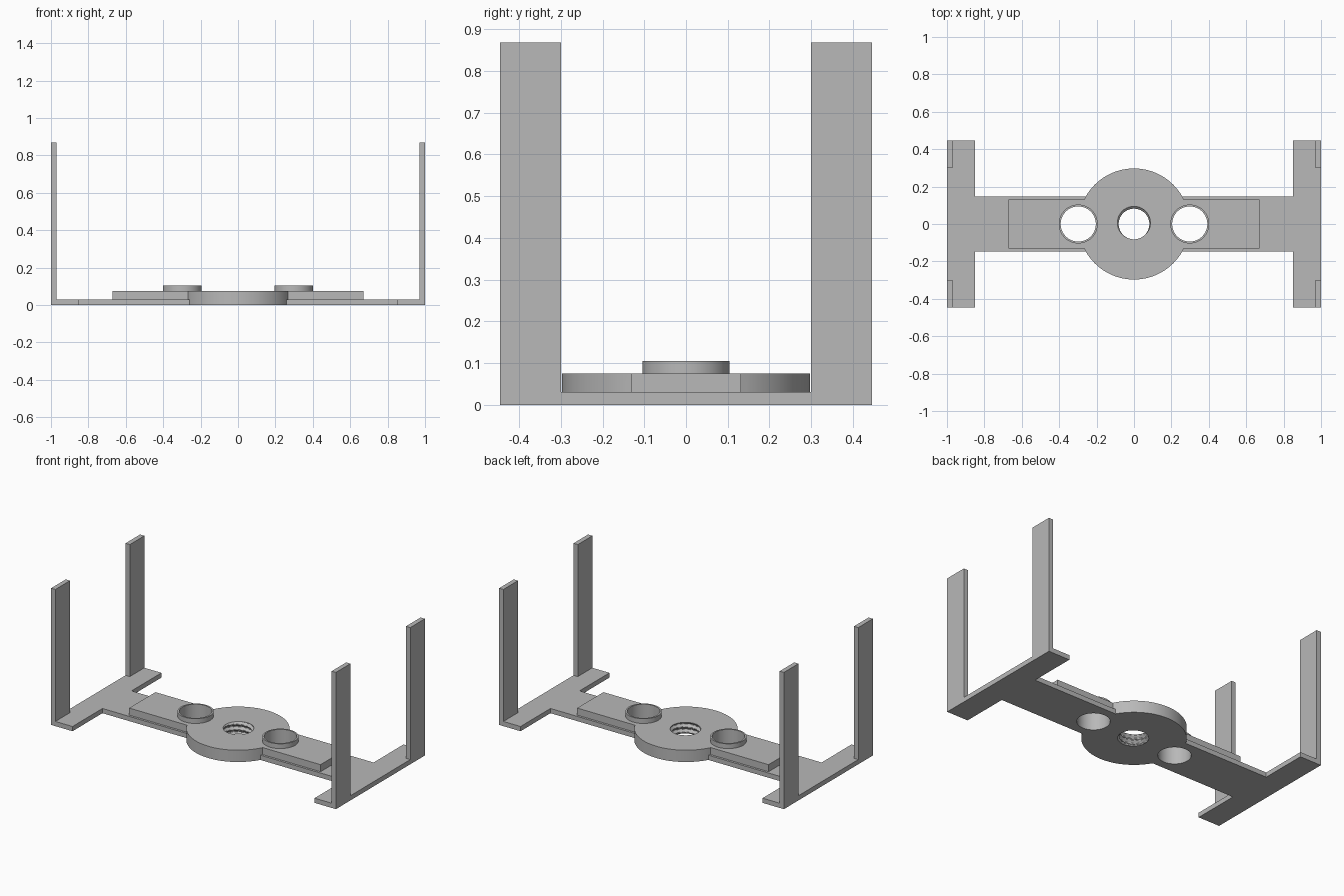
import bpy
import bmesh
import math

old = bpy.data.objects.get("Cube")
if old:
    bpy.data.objects.remove(old, do_unlink=True)

SEGMENTS = 96
PLATE_TOP, HUB_TOP, COLLAR_TOP, POST_TOP = 0.03, 0.075, 0.105, 0.868
HALF_DEPTH = 0.446
BORE = 0.1

grey = bpy.data.materials.new("plain grey")
grey.use_nodes = True
GREY = (0.48, 0.48, 0.48, 1)
grey.diffuse_color = GREY
grey.node_tree.nodes["Principled BSDF"].inputs["Base Color"].default_value = GREY


def finish(name, bm):
    bmesh.ops.recalc_face_normals(bm, faces=bm.faces)
    mesh = bpy.data.meshes.new(name)
    bm.to_mesh(mesh)
    bm.free()
    mesh.materials.append(grey)
    obj = bpy.data.objects.new(name, mesh)
    bpy.context.collection.objects.link(obj)
    return obj


def prism(name, outline, z0, z1):
    bm = bmesh.new()
    face = bm.faces.new([bm.verts.new((x, y, z0)) for x, y in outline])
    top = bmesh.ops.extrude_face_region(bm, geom=[face])["geom"]
    verts = [v for v in top if isinstance(v, bmesh.types.BMVert)]
    bmesh.ops.translate(bm, verts=verts, vec=(0, 0, z1 - z0))
    return finish(name, bm)


def box(name, x0, x1, y0, y1, z0, z1):
    return prism(name, [(x0, y0), (x1, y0), (x1, y1), (x0, y1)], z0, z1)


def disc(name, x, radius, z0, z1):
    turns = [math.tau * i / SEGMENTS for i in range(SEGMENTS)]
    return prism(name, [(x + radius * math.cos(t), radius * math.sin(t)) for t in turns], z0, z1)


def select(obj):
    bpy.ops.object.select_all(action="DESELECT")
    obj.select_set(True)
    bpy.context.view_layer.objects.active = obj


def combine(target, other, operation):
    mod = target.modifiers.new("combine", "BOOLEAN")
    mod.operation, mod.solver, mod.object = operation, "EXACT", other
    select(target)
    bpy.ops.object.modifier_apply(modifier=mod.name)
    bpy.data.objects.remove(other, do_unlink=True)


def smooth(obj):
    select(obj)
    bpy.ops.object.shade_smooth_by_angle(angle=math.radians(30))


# H-shaped base plate
quarter = [(1, HALF_DEPTH), (0.85, HALF_DEPTH), (0.85, 0.146)]
back = quarter + [(-x, y) for x, y in reversed(quarter)]
outline = back + [(x, -y) for x, y in reversed(back)]
body = prism("base_body", outline, 0, PLATE_TOP)

# Raised bar, round hub and the two collars, merged into the base
combine(body, box("raised_bar", -0.672, 0.672, -0.132, 0.132, 0.01, HUB_TOP), "UNION")
combine(body, disc("hub", 0, 0.297, 0, HUB_TOP), "UNION")
for side in (-1, 1):
    combine(body, disc("collar", side * 0.298, 0.104, 0.02, COLLAR_TOP), "UNION")

# Through holes
for side in (-1, 1):
    combine(body, disc("collar_hole", side * 0.298, 0.094, -0.1, 0.2), "DIFFERENCE")
combine(body, disc("hub_hole", 0, BORE, -0.1, 0.2), "DIFFERENCE")
smooth(body)

# Internal screw thread lining the hub hole
PITCH, ROWS = 0.033, 40
bm = bmesh.new()
grid = []
for row in range(-1, ROWS + 2):
    z = HUB_TOP * min(max(row, 0), ROWS) / ROWS
    ring = []
    for i in range(SEGMENTS):
        turn = i / SEGMENTS
        wave = abs(((z / PITCH - turn) % 1) * 2 - 1)
        radius = 0.082 + 0.012 * min(max(wave * 1.5 - 0.25, 0), 1)
        if row in (-1, ROWS + 1):
            radius = BORE
        angle = math.tau * turn
        ring.append(bm.verts.new((radius * math.cos(angle), radius * math.sin(angle), z)))
    grid.append(ring)
for low, high in zip(grid, grid[1:]):
    for i in range(SEGMENTS):
        j = (i + 1) % SEGMENTS
        bm.faces.new((low[j], low[i], high[i], high[j]))
# Outer wall closes the lining into a solid
for i in range(SEGMENTS):
    j = (i + 1) % SEGMENTS
    bm.faces.new((grid[0][i], grid[0][j], grid[-1][j], grid[-1][i]))
smooth(finish("hub_thread", bm))

# Four upright posts at the corners
for side, x in (("left", 1), ("right", -1)):
    for end, y in (("back", 1), ("front", -1)):
        xs = sorted((x * 0.97, x))
        ys = sorted((y * 0.3, y * HALF_DEPTH))
        box(f"{end}_{side}_post", *xs, *ys, PLATE_TOP, POST_TOP)
